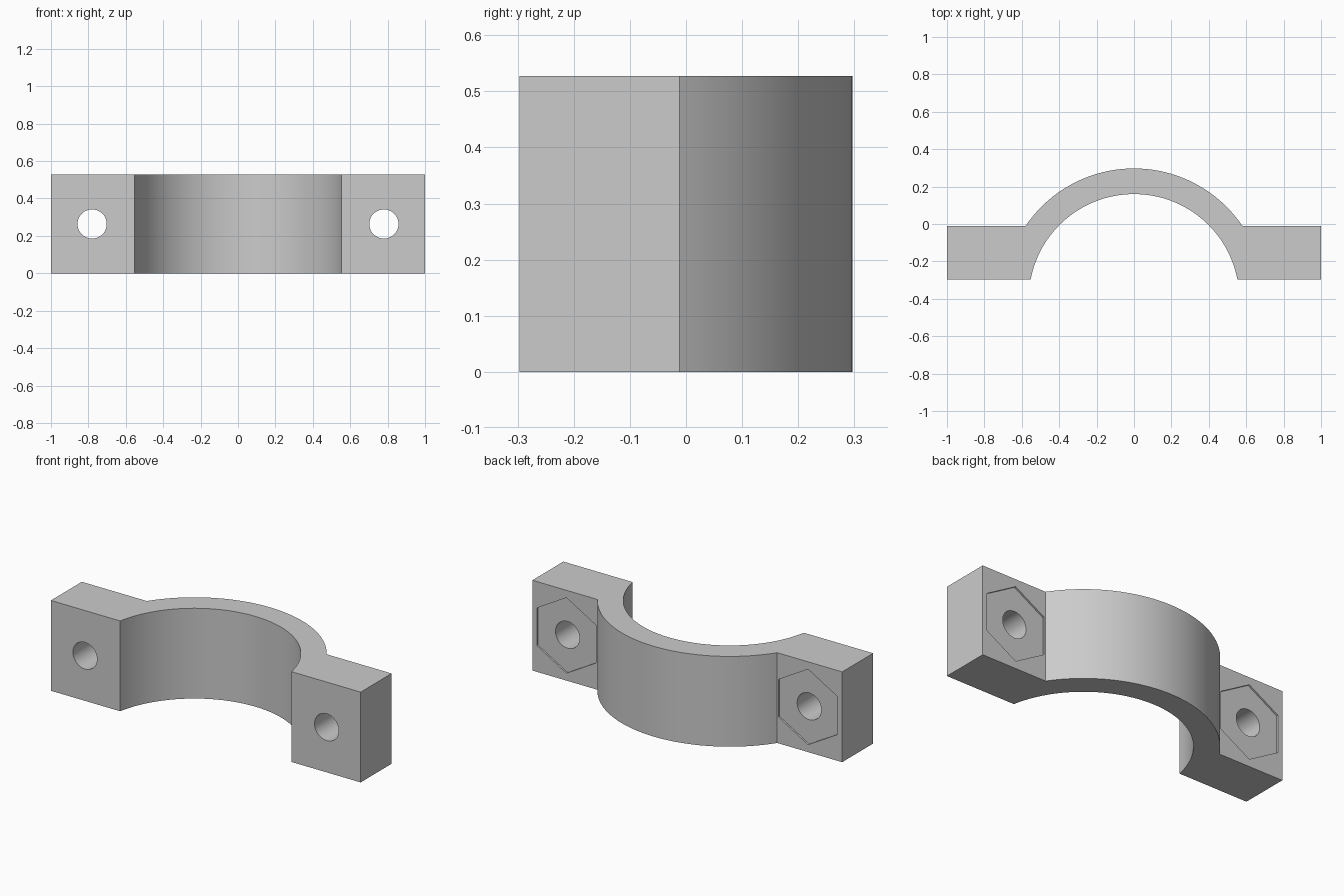
import bpy, bmesh
from math import atan2, cos, sin, sqrt, pi, radians
from mathutils import Matrix, Vector

if "Cube" in bpy.data.objects:
    bpy.data.objects.remove(bpy.data.objects["Cube"])

HEIGHT = 0.527
FRONT, TAB_BACK = -0.297, -0.012
CENTRE_Y, R_IN, R_OUT = -0.403, 0.563, 0.70
BOLT_X, BOLT_Z = 0.78, HEIGHT / 2

grey = bpy.data.materials.new("plain grey")
grey.use_nodes = True
grey.diffuse_color = (0.6, 0.6, 0.6, 1)
grey.node_tree.nodes["Principled BSDF"].inputs["Base Color"].default_value = (0.6, 0.6, 0.6, 1)


def make_object(name, bm):
    bmesh.ops.recalc_face_normals(bm, faces=bm.faces)
    mesh = bpy.data.meshes.new(name)
    bm.to_mesh(mesh)
    bm.free()
    mesh.materials.append(grey)
    obj = bpy.data.objects.new(name, mesh)
    bpy.context.collection.objects.link(obj)
    return obj


def arc(radius, y_end, steps=64):
    """Points over the top of a circle, from its right end to its left end at y_end."""
    rise = y_end - CENTRE_Y
    start = atan2(rise, sqrt(radius ** 2 - rise ** 2))
    angles = [start + (pi - 2 * start) * i / steps for i in range(steps + 1)]
    return [(radius * cos(a), CENTRE_Y + radius * sin(a)) for a in angles]


def prism_along_y(name, x, radius, sides, y_mid, depth):
    bm = bmesh.new()
    place = Matrix.Translation((x, y_mid, BOLT_Z)) @ Matrix.Rotation(pi / 2, 4, 'X')
    bmesh.ops.create_cone(bm, cap_ends=True, segments=sides, radius1=radius,
                          radius2=radius, depth=depth, matrix=place)
    obj = make_object(name, bm)
    obj.hide_render = True
    return obj


# Clamp half: bowed band with a flat tab at each end
outline = ([(1, FRONT), (1, TAB_BACK)] + arc(R_OUT, TAB_BACK)
           + [(-1, TAB_BACK), (-1, FRONT)] + arc(R_IN, FRONT)[::-1])
bm = bmesh.new()
base = bm.faces.new([bm.verts.new((x, y, 0)) for x, y in outline])
top = bmesh.ops.extrude_face_region(bm, geom=[base])["geom"]
bmesh.ops.translate(bm, vec=Vector((0, 0, HEIGHT)),
                    verts=[v for v in top if isinstance(v, bmesh.types.BMVert)])
clamp = make_object("clamp_half", bm)

# Bolt holes and shallow hexagonal nut seats in the back of the tabs
cutters = []
for side, sign in (("left", 1), ("right", -1)):
    x = sign * BOLT_X
    cutters.append(prism_along_y(side + "_bolt_hole_cutter", x, 0.078, 48, -0.15, 0.6))
    cutters.append(prism_along_y(side + "_nut_seat_cutter", x, 0.22, 6, TAB_BACK + 0.04, 0.1))

bpy.context.view_layer.objects.active = clamp
for cutter in cutters:
    cut = clamp.modifiers.new(cutter.name, 'BOOLEAN')
    cut.operation = 'DIFFERENCE'
    cut.solver = 'EXACT'
    cut.object = cutter
    bpy.ops.object.modifier_apply(modifier=cut.name)
    bpy.data.objects.remove(cutter)

# Smooth curved walls, sharp corners
bpy.ops.object.select_all(action='DESELECT')
clamp.select_set(True)
bpy.ops.object.shade_smooth_by_angle(angle=radians(30))
